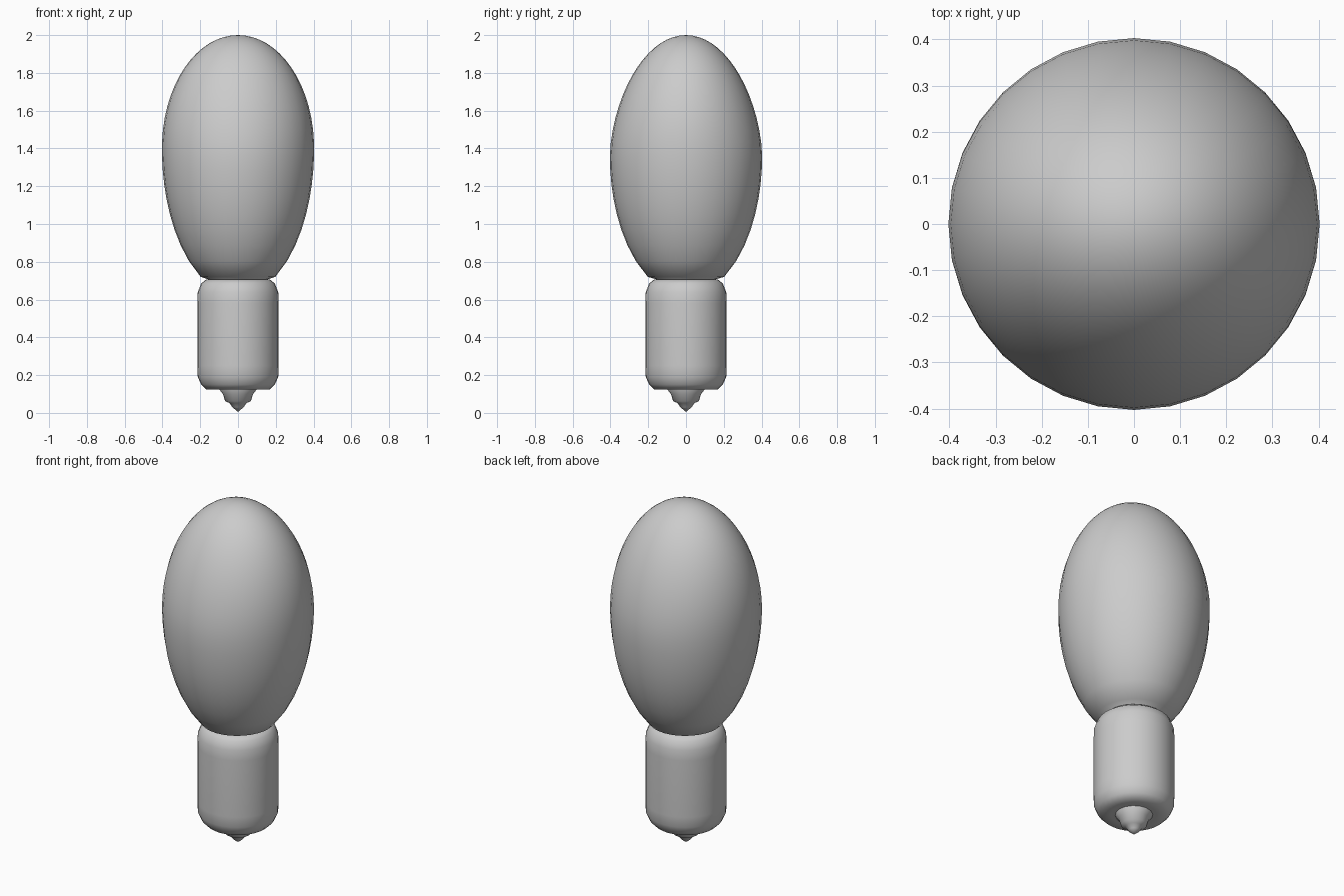
import bpy, bmesh, math

if "Cube" in bpy.data.objects:
    bpy.data.objects.remove(bpy.data.objects["Cube"])

grey = bpy.data.materials.new("plain grey")
grey.use_nodes = True
colour = (0.6, 0.6, 0.6, 1)
grey.diffuse_color = colour
grey.node_tree.nodes["Principled BSDF"].inputs["Base Color"].default_value = colour


def lathe(name, profile, sides=32):
    """Loft elliptical rings of (x radius, y radius, height), closing both ends."""
    bm = bmesh.new()
    rings = []
    for rx, ry, z in profile:
        if rx == 0:
            rings.append([bm.verts.new((0, 0, z))] * sides)
            continue
        rings.append([bm.verts.new((rx * math.cos(math.tau * i / sides),
                                    ry * math.sin(math.tau * i / sides), z))
                      for i in range(sides)])
    for low, high in zip(rings, rings[1:]):
        for i in range(sides):
            j = (i + 1) % sides
            corners = dict.fromkeys((low[i], low[j], high[j], high[i]))
            bm.faces.new(list(corners))
    for ring in (rings[0], rings[-1]):
        if ring[0] is not ring[1]:
            bm.faces.new(ring)
    bmesh.ops.recalc_face_normals(bm, faces=bm.faces)
    for face in bm.faces:
        face.smooth = True
    mesh = bpy.data.meshes.new(name)
    bm.to_mesh(mesh)
    bm.free()
    mesh.materials.append(grey)
    obj = bpy.data.objects.new(name, mesh)
    bpy.context.collection.objects.link(obj)
    return obj


def egg(widest, radius, bottom, power, rings=24):
    """Radius of an egg at each of a set of heights shared by both axes."""
    out = []
    for k in range(rings + 1):
        z = 2 - (2 - bottom) * (1 - math.cos(math.pi * k / rings / 2 * 1.0)) \
            if k < rings else bottom
        t = (z - widest) / ((2 - widest) if z > widest else (widest - 0.62))
        p = power if z > widest else 2
        out.append((radius * max(0, 1 - abs(t) ** p) ** 0.5, z))
    return out


# Glass bulb: rounder across x than across y near the crown
across_x = egg(1.40, 0.403, 0.72, 2.0)
across_y = egg(1.36, 0.403, 0.72, 1.7)
bulb = [(x, y, z) for (x, z), (y, _) in zip(across_x, across_y)]
# Pinched neck that sinks into the base
bulb += [(0.15, 0.15, 0.705), (0.14, 0.14, 0.66)]
lathe("bulb", bulb)

# Base with bevelled shoulders
base = [(0.12, 0.125), (0.17, 0.125), (0.195, 0.15), (0.213, 0.19),
        (0.215, 0.25), (0.215, 0.58), (0.213, 0.64), (0.195, 0.685),
        (0.17, 0.705), (0.12, 0.705)]
lathe("base", [(r, r, z) for r, z in base])

# Stepped contact tip
tip = [(0, 0.005), (0.03, 0.03), (0.045, 0.052), (0.068, 0.062),
       (0.08, 0.1), (0.1, 0.125), (0.1, 0.16)]
lathe("contact_tip", [(r, r, z) for r, z in tip], 16)
